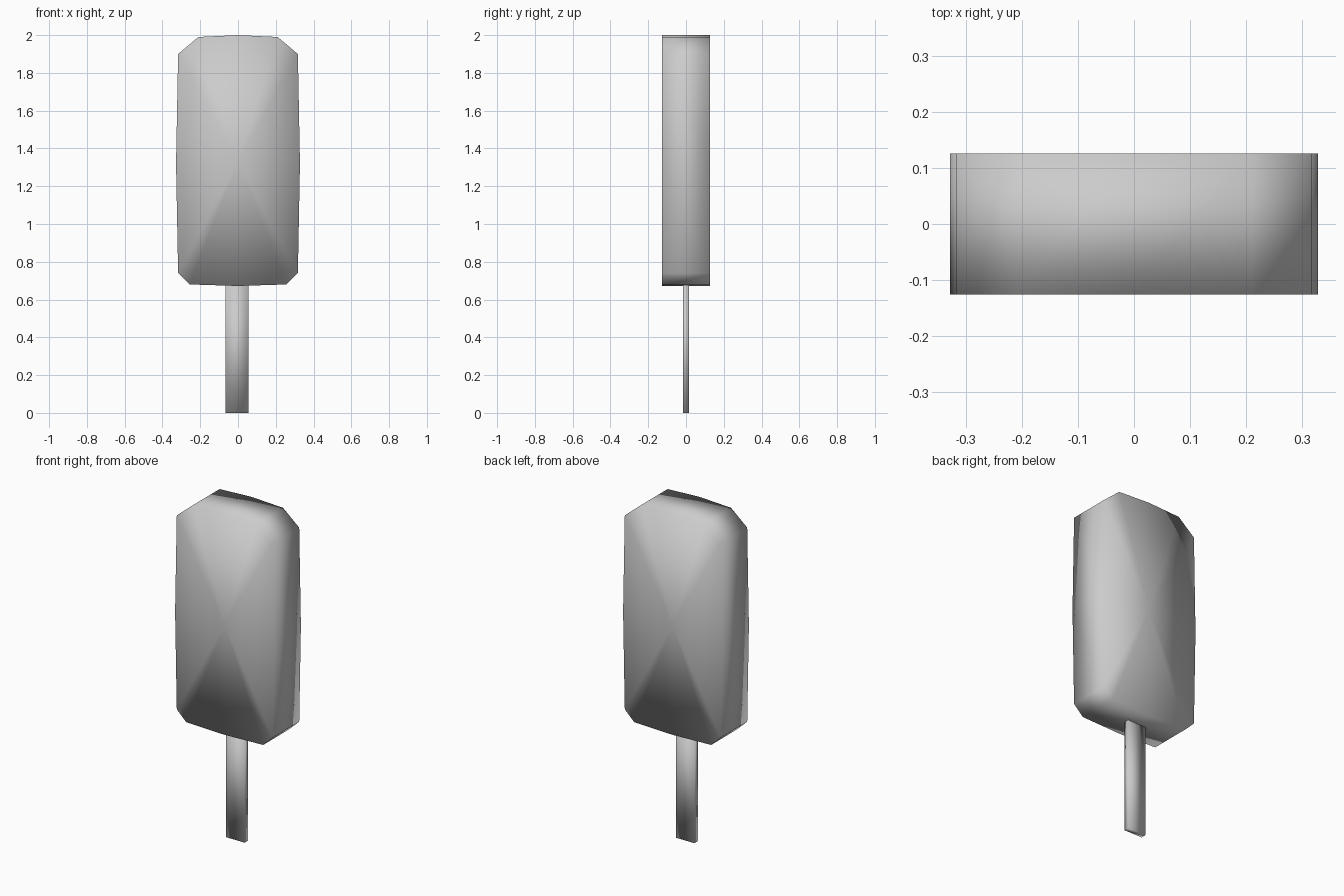
import bpy, bmesh

if "Cube" in bpy.data.objects:
    bpy.data.objects.remove(bpy.data.objects["Cube"])

def finish(bm, name):
    bmesh.ops.recalc_face_normals(bm, faces=bm.faces)
    mesh = bpy.data.meshes.new(name)
    bm.to_mesh(mesh)
    bm.free()
    mesh.shade_smooth()
    obj = bpy.data.objects.new(name, mesh)
    bpy.context.collection.objects.link(obj)
    return obj

# Ice bar: slightly bowed outline with cut corners, fanned from the middle of each face
half = [(0, 2.0), (0.21, 1.99), (0.317, 1.9), (0.328, 1.32),
        (0.317, 0.74), (0.255, 0.68), (0, 0.672)]
outline = half + [(-x, z) for x, z in half[-2:0:-1]]
bm = bmesh.new()
rims = []
for y in (-0.126, 0.126):
    rim = [bm.verts.new((x, y, z)) for x, z in outline]
    centre = bm.verts.new((0, y, 1.33))
    for a, b in zip(rim, rim[1:] + rim[:1]):
        bm.faces.new((a, b, centre))
    rims.append(rim)
front, back = rims
for i in range(len(outline)):
    j = (i + 1) % len(outline)
    bm.faces.new((front[i], front[j], back[j], back[i]))
finish(bm, "ice_bar")

# Flat stick, set slightly off centre
bm = bmesh.new()
bmesh.ops.create_cube(bm, size=1)
bmesh.ops.scale(bm, vec=(0.122, 0.032, 0.7), verts=bm.verts)
bmesh.ops.translate(bm, vec=(-0.006, 0, 0.35), verts=bm.verts)
finish(bm, "stick")
